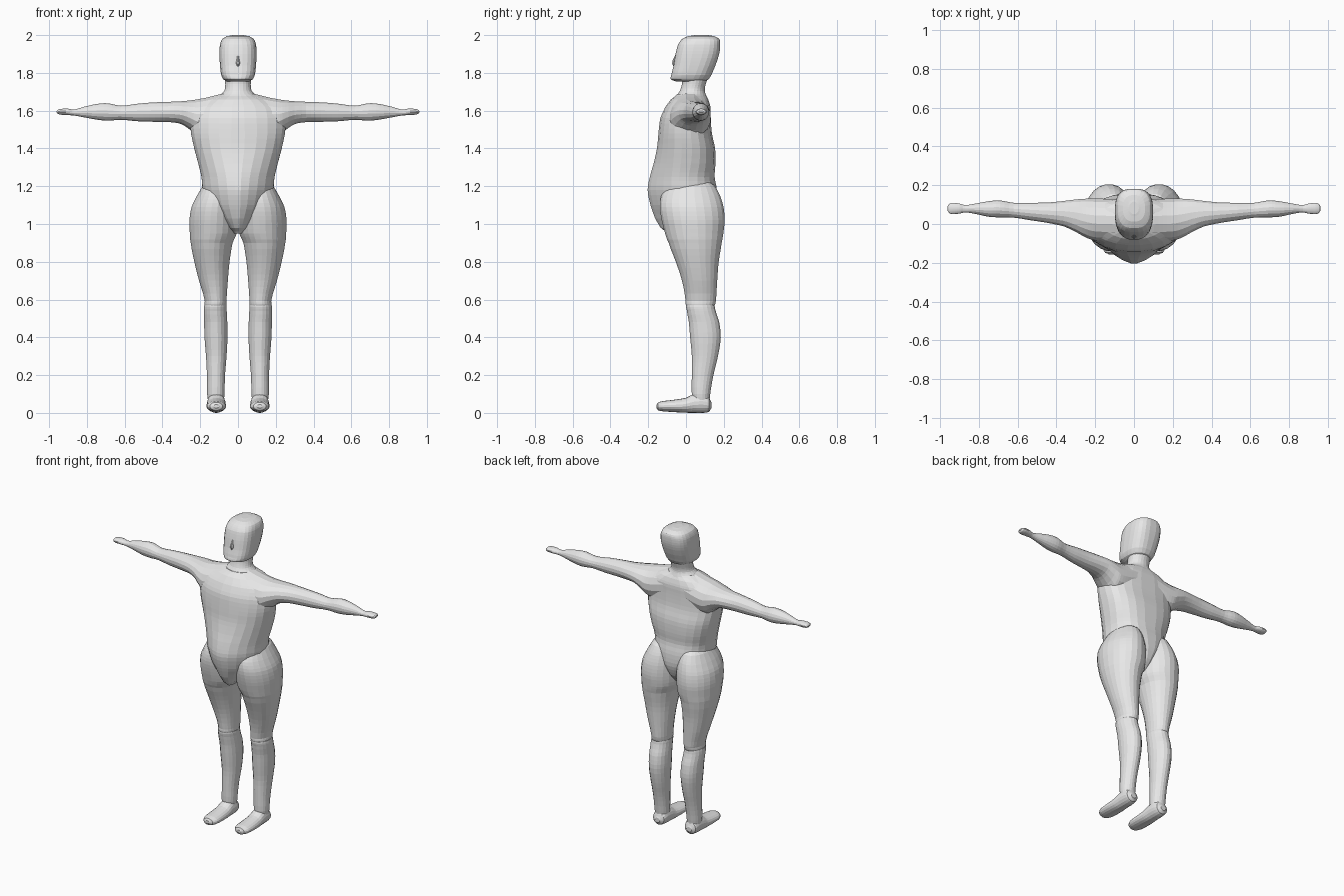
import bpy, bmesh, math

skin = bpy.data.materials.new("light grey")
skin.diffuse_color = (0.8, 0.8, 0.8, 1)


def catmull(a, b, c, d, f):
    return 0.5 * (2 * b + (c - a) * f + (2 * a - 5 * b + 4 * c - d) * f * f
                  + (3 * b - a - 3 * c + d) * f ** 3)


def loft(name, axis, sections, sides=24, steps=3, mirror=False):
    """Sections: (position, u min, u max, v min, v max, power low v, power high v)."""
    rows = [tuple(s) + (2, 2)[len(s) - 5:] for s in sections]
    dense = []
    for i in range(len(rows) - 1):
        quad = [rows[max(i - 1, 0)], rows[i], rows[i + 1], rows[min(i + 2, len(rows) - 1)]]
        for k in range(steps):
            f = k / steps
            row = [catmull(*(q[j] for q in quad), f) for j in range(7)]
            row[0] = rows[i][0] + (rows[i + 1][0] - rows[i][0]) * f
            dense.append(row)
    dense.append(rows[-1])
    bm = bmesh.new()
    rings = []
    for t, u0, u1, v0, v1, p0, p1 in dense:
        ring = []
        for k in range(sides):
            a = 2 * math.pi * (k + 0.5) / sides
            c, s = math.cos(a), math.sin(a)
            e = 2 / (p0 if s < 0 else p1)
            u = (u0 + u1) / 2 + (u1 - u0) / 2 * math.copysign(abs(c) ** e, c)
            v = (v0 + v1) / 2 + (v1 - v0) / 2 * math.copysign(abs(s) ** e, s)
            ring.append(bm.verts.new({"z": (u, v, t), "x": (t, u, v), "y": (u, t, v)}[axis]))
        rings.append(ring)
    for a, b in zip(rings, rings[1:]):
        for k in range(sides):
            j = (k + 1) % sides
            bm.faces.new((a[k], a[j], b[j], b[k]))
    bm.faces.new(rings[0])
    bm.faces.new(rings[-1])
    bmesh.ops.recalc_face_normals(bm, faces=bm.faces)
    mesh = bpy.data.meshes.new(name)
    bm.to_mesh(mesh)
    bm.free()
    mesh.materials.append(skin)
    ob = bpy.data.objects.new(name, mesh)
    bpy.context.collection.objects.link(ob)
    if mirror:
        ob.modifiers.new("mirror", "MIRROR").use_mirror_merge = False
    return ob


# Torso, tapering to the crotch
loft("torso", "z", [
    (0.95, -0.02, 0.02, -0.10, 0.05),
    (0.98, -0.05, 0.05, -0.135, 0.10),
    (1.03, -0.10, 0.10, -0.165, 0.14, 1.7, 2),
    (1.10, -0.16, 0.16, -0.19, 0.165, 1.6, 2.2),
    (1.18, -0.187, 0.187, -0.205, 0.165, 1.6, 2.4),
    (1.25, -0.195, 0.195, -0.193, 0.153, 1.7, 2.5),
    (1.32, -0.212, 0.212, -0.173, 0.157, 1.9, 2.6),
    (1.40, -0.233, 0.233, -0.155, 0.155, 2.1, 2.6),
    (1.48, -0.25, 0.25, -0.147, 0.138, 2.1, 2.6),
    (1.56, -0.255, 0.255, -0.137, 0.132, 2, 2.6),
    (1.62, -0.235, 0.235, -0.11, 0.13, 2, 2.6),
    (1.66, -0.17, 0.17, -0.08, 0.118, 2, 2.4),
    (1.685, -0.10, 0.10, -0.05, 0.105)])

# Shoulder, arm and hand
loft("arms", "x", [
    (0.0, -0.09, 0.13, 1.50, 1.695),
    (0.08, -0.09, 0.13, 1.48, 1.692),
    (0.15, -0.09, 0.132, 1.46, 1.675),
    (0.21, -0.085, 0.133, 1.46, 1.663),
    (0.25, -0.07, 0.132, 1.495, 1.656),
    (0.30, -0.042, 0.128, 1.528, 1.651),
    (0.36, -0.014, 0.12, 1.538, 1.648),
    (0.44, 0.004, 0.112, 1.54, 1.645),
    (0.53, 0.018, 0.11, 1.543, 1.638),
    (0.62, 0.032, 0.11, 1.551, 1.627),
    (0.69, 0.033, 0.122, 1.546, 1.64),
    (0.75, 0.037, 0.118, 1.552, 1.636),
    (0.82, 0.052, 0.105, 1.565, 1.62),
    (0.87, 0.059, 0.098, 1.574, 1.606),
    (0.90, 0.053, 0.106, 1.576, 1.611),
    (0.935, 0.05, 0.11, 1.578, 1.61),
    (0.953, 0.056, 0.104, 1.582, 1.606),
    (0.96, 0.068, 0.092, 1.59, 1.599)], sides=16, mirror=True)

# Thigh with hip and buttock
loft("thighs", "z", [
    (0.555, 0.066, 0.172, 0.008, 0.145),
    (0.575, 0.061, 0.178, -0.003, 0.155),
    (0.60, 0.06, 0.178, -0.004, 0.16),
    (0.70, 0.053, 0.207, -0.022, 0.166),
    (0.80, 0.044, 0.232, -0.055, 0.174),
    (0.90, 0.028, 0.251, -0.093, 0.19),
    (0.95, 0.006, 0.256, -0.112, 0.199),
    (1.02, 0.0, 0.258, -0.13, 0.206),
    (1.09, 0.0, 0.247, -0.14, 0.2),
    (1.15, 0.01, 0.218, -0.132, 0.182),
    (1.20, 0.03, 0.189, -0.10, 0.155),
    (1.23, 0.06, 0.16, -0.05, 0.12)], mirror=True)

# Shin and ankle
loft("shins", "z", [
    (0.05, 0.075, 0.158, 0.04, 0.125),
    (0.10, 0.071, 0.164, 0.03, 0.129),
    (0.20, 0.068, 0.165, 0.03, 0.146),
    (0.30, 0.06, 0.17, 0.03, 0.17),
    (0.40, 0.055, 0.178, 0.021, 0.185),
    (0.48, 0.056, 0.18, 0.014, 0.177),
    (0.54, 0.059, 0.182, 0.004, 0.158),
    (0.57, 0.061, 0.179, 0.0, 0.152),
    (0.582, 0.075, 0.165, 0.015, 0.14)], sides=20, mirror=True)

# Foot
loft("feet", "y", [
    (-0.156, 0.10, 0.13, 0.026, 0.044),
    (-0.148, 0.081, 0.149, 0.013, 0.056),
    (-0.12, 0.065, 0.165, 0.008, 0.063),
    (-0.06, 0.062, 0.168, 0.004, 0.07),
    (0.0, 0.064, 0.166, 0.001, 0.08),
    (0.04, 0.066, 0.164, 0.0, 0.10),
    (0.09, 0.068, 0.162, 0.0, 0.105),
    (0.122, 0.076, 0.156, 0.006, 0.085),
    (0.135, 0.098, 0.134, 0.024, 0.055)], sides=18, mirror=True)

# Neck, flaring into the shoulders
loft("neck", "z", [
    (1.65, -0.15, 0.15, -0.07, 0.12),
    (1.68, -0.10, 0.10, -0.05, 0.108),
    (1.705, -0.073, 0.073, -0.033, 0.10),
    (1.74, -0.068, 0.068, -0.022, 0.105),
    (1.80, -0.072, 0.072, -0.02, 0.125)])

# Head with squared cranium and forward chin
loft("head", "z", [
    (1.755, -0.06, 0.06, -0.055, 0.10, 2.2, 2.2),
    (1.765, -0.078, 0.078, -0.081, 0.12, 2.4, 2.4),
    (1.79, -0.09, 0.09, -0.078, 0.136, 2.7, 2.5),
    (1.84, -0.096, 0.096, -0.066, 0.157, 2.8, 2.6),
    (1.90, -0.099, 0.099, -0.056, 0.176, 2.8, 2.8),
    (1.95, -0.096, 0.096, -0.043, 0.182, 2.8, 2.8),
    (1.98, -0.084, 0.084, -0.022, 0.177, 2.6, 2.6),
    (1.995, -0.058, 0.058, 0.012, 0.15, 2.4, 2.4),
    (2.0, -0.025, 0.025, 0.05, 0.115)])

# Small nose ridge
loft("nose", "z", [
    (1.835, -0.006, 0.006, -0.068, -0.05),
    (1.85, -0.011, 0.011, -0.075, -0.05),
    (1.87, -0.008, 0.008, -0.07, -0.05),
    (1.895, -0.004, 0.004, -0.058, -0.045)], sides=8, steps=2)
